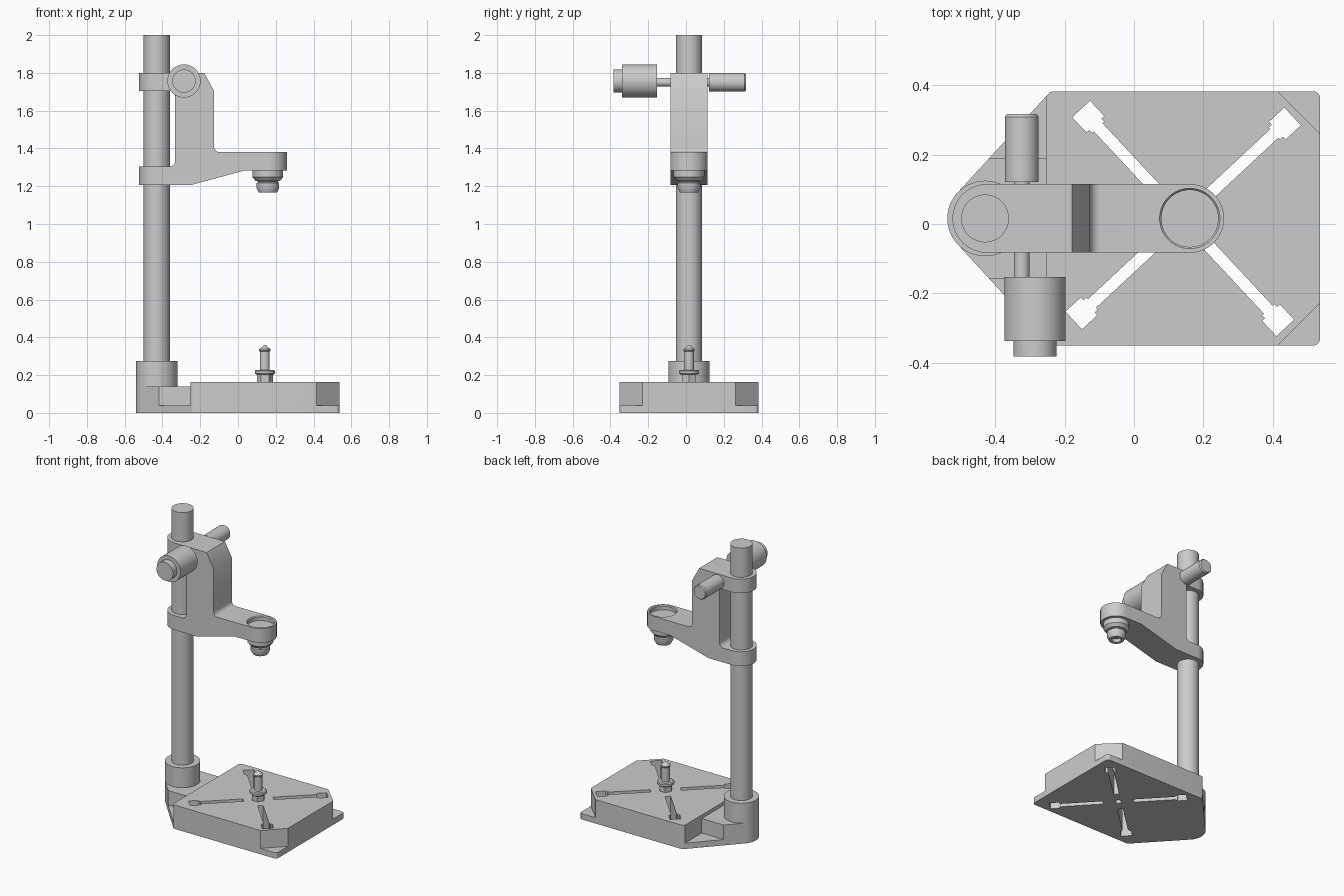
import bpy, bmesh
from math import sin, cos, pi, radians
from mathutils import Vector, Matrix
from mathutils.geometry import convex_hull_2d

if "Cube" in bpy.data.objects:
    bpy.data.objects.remove(bpy.data.objects["Cube"])

CY = 0.016            # symmetry plane of the stand
COL_X = -0.43         # column centre
POST = (0.142, CY)    # centre of the table


def finish(name, bm, angle=30):
    bmesh.ops.recalc_face_normals(bm, faces=bm.faces)
    mesh = bpy.data.meshes.new(name)
    bm.to_mesh(mesh)
    bm.free()
    ob = bpy.data.objects.new(name, mesh)
    bpy.context.collection.objects.link(ob)
    smooth(ob, angle)
    return ob


def smooth(ob, angle=30):
    bpy.ops.object.select_all(action='DESELECT')
    bpy.context.view_layer.objects.active = ob
    ob.select_set(True)
    bpy.ops.object.shade_smooth_by_angle(angle=radians(angle))


def prism(name, pts, lo, hi, axis='Z'):
    """Extrude a 2D outline along Z (points are x, y) or Y (points are x, z)."""
    put = (lambda p, h: (p[0], p[1], h)) if axis == 'Z' else (lambda p, h: (p[0], h, p[1]))
    bm = bmesh.new()
    a = [bm.verts.new(put(p, lo)) for p in pts]
    b = [bm.verts.new(put(p, hi)) for p in pts]
    bm.faces.new(a)
    bm.faces.new(b)
    n = len(pts)
    for i in range(n):
        j = (i + 1) % n
        bm.faces.new((a[i], a[j], b[j], b[i]))
    return finish(name, bm)


def lathe(name, profile, centre, axis='Z', segs=64):
    """Revolve (radius, height) pairs around an axis through the 2D centre."""
    bm = bmesh.new()
    rings = []
    for r, h in profile:
        ring = []
        for i in range(segs):
            t = 2 * pi * i / segs
            u, v = centre[0] + r * cos(t), centre[1] + r * sin(t)
            ring.append(bm.verts.new((u, v, h) if axis == 'Z' else (u, h, v)))
        rings.append(ring)
    for a, b in zip(rings, rings[1:]):
        for i in range(segs):
            j = (i + 1) % segs
            bm.faces.new((a[i], a[j], b[j], b[i]))
    bm.faces.new(rings[0])
    bm.faces.new(rings[-1])
    return finish(name, bm)


def box(x0, x1, y0, y1, z0, z1):
    return prism("cutter", [(x0, y0), (x1, y0), (x1, y1), (x0, y1)], z0, z1)


def boolean(ob, tools, op='DIFFERENCE'):
    bpy.context.view_layer.objects.active = ob
    for tool in tools:
        tool.hide_render = True
        mod = ob.modifiers.new("cut", 'BOOLEAN')
        mod.operation, mod.solver, mod.object = op, 'EXACT', tool
        bpy.ops.object.modifier_apply(modifier=mod.name)
        bpy.data.objects.remove(tool)
    smooth(ob)


def circle(x, y, r, n=64, start=0.0, end=360.0):
    full = end - start >= 360
    k = n if full else n - 1
    return [(x + r * cos(radians(start + (end - start) * i / k)),
             y + r * sin(radians(start + (end - start) * i / k))) for i in range(n)]


def hull(pts):
    return [pts[i] for i in convex_hull_2d([Vector(p) for p in pts])]


# Base: full hull outline, then stepped down by cuts
outline = circle(COL_X, CY, 0.109)
for s in (-1, 1):
    outline += circle(0.517, CY + s * 0.347, 0.02, 24) + circle(-0.232, CY + s * 0.347, 0.02, 24)
base = prism("base_table", hull(outline), 0, 0.163)
cuts = [box(-0.7, -0.252, -0.6, 0.6, 0.139, 0.3)]
for s in (-1, 1):
    ys = sorted((CY + s * 0.174, CY + s * 0.6))
    cuts.append(box(-0.7, -0.252, ys[0], ys[1], 0.04, 0.3))
    tri = [(0.415, CY + s * 0.367), (0.537, CY + s * 0.245), (0.9, CY + s * 0.245),
           (0.9, CY + s * 0.7), (0.415, CY + s * 0.7)]
    cuts.append(prism("cutter", tri, 0.04, 0.3))
# Four slots with wide outer heads
half = [(0.095, 0.017), (0.36, 0.017), (0.36, 0.024), (0.372, 0.024), (0.372, 0.035), (0.432, 0.035)]
slot = half + [(x, -y) for x, y in reversed(half)]
for k in range(4):
    rot = Matrix.Rotation(radians(43 + 90 * k), 2)
    cuts.append(prism("cutter", [tuple(rot @ Vector(p) + Vector(POST)) for p in slot], -0.1, 0.3))
cuts.append(lathe("cutter", [(0.02, -0.1), (0.02, 0.1)], POST, segs=32))
boolean(base, cuts)

# Column and its socket
lathe("column_socket", [(0.109, 0.139), (0.109, 0.275)], (COL_X, CY))
lathe("column", [(0.069, 0.14), (0.069, 2.0)], (COL_X, CY))

# Centre post on the table
lathe("post_nut", [(0.042, 0.163), (0.042, 0.21)], POST, segs=6)
lathe("post_pin", [(0.046, 0.203), (0.053, 0.209), (0.053, 0.223), (0.046, 0.228), (0.026, 0.228),
                   (0.026, 0.325), (0.03, 0.33), (0.03, 0.337), (0.003, 0.36)], POST, segs=32)

# Bracket: side profile trimmed to a rounded-end plan
profile = [(-0.6, 1.206), (-0.25, 1.206), (0.034, 1.283), (0.35, 1.283), (0.35, 1.38)]
profile += circle(-0.097, 1.41, 0.03, 8, 270, 180)
profile += [(-0.127, 1.704), (-0.179, 1.80), (-0.6, 1.80), (-0.6, 1.704), (-0.333, 1.704)]
profile += circle(-0.363, 1.334, 0.03, 8, 0, -90)
profile += [(-0.6, 1.304)]
bracket = prism("bracket", profile, CY - 0.2, CY + 0.2, 'Y')
HEAD_X = 0.161
plan = hull(circle(-0.425, CY, 0.099) + circle(HEAD_X, CY, 0.099))
boolean(bracket, [prism("cutter", plan, 1.0, 1.9)], 'INTERSECT')
boolean(bracket, [lathe("cutter", [(0.082, 1.35), (0.082, 1.374), (0.088, 1.381), (0.088, 1.45)],
                        (HEAD_X, CY))])

# Spindle nose under the arm
lathe("spindle_nose", [(0.081, 1.30), (0.081, 1.248), (0.064, 1.228), (0.052, 1.226), (0.052, 1.222),
                       (0.06, 1.217), (0.06, 1.19), (0.048, 1.166), (0.028, 1.166), (0.028, 1.19)],
      (0.158, CY))

# Cross shaft with drum at the front and grip at the back
SHAFT = (-0.324, 1.75)
lathe("cross_shaft", [(0.023, -0.17), (0.023, 0.14)], SHAFT, 'Y', 32)
lathe("rear_grip", [(0.049, 0.121), (0.049, 0.309), (0.043, 0.317)], SHAFT, 'Y', 48)
lathe("front_drum", [(0.062, -0.383), (0.062, -0.338), (0.088, -0.338), (0.088, -0.153)],
      (-0.286, 1.757), 'Y')
